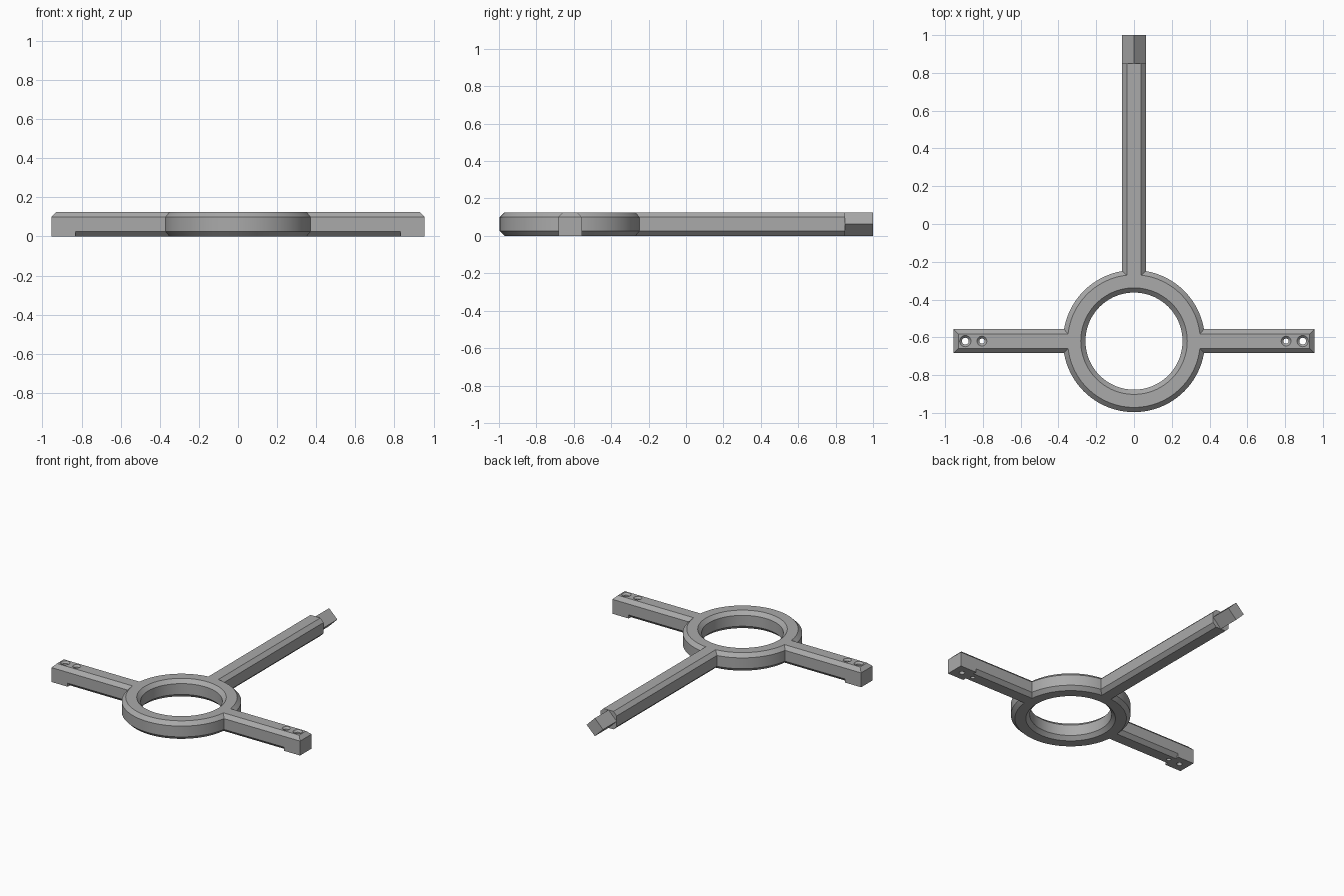
import bpy, bmesh, math

if "Cube" in bpy.data.objects:
    bpy.data.objects.remove(bpy.data.objects["Cube"])

H, W, C = 0.125, 0.063, 0.025      # height, arm half width, chamfer
CY = -0.62                         # ring centre in y

grey = bpy.data.materials.new("plain grey")
grey.diffuse_color = (0.4, 0.4, 0.4, 1)
grey.use_nodes = True
grey.node_tree.nodes["Principled BSDF"].inputs["Base Color"].default_value = grey.diffuse_color


def make(name, bm):
    bmesh.ops.recalc_face_normals(bm, faces=bm.faces)
    me = bpy.data.meshes.new(name)
    bm.to_mesh(me)
    bm.free()
    me.materials.append(grey)
    ob = bpy.data.objects.new(name, me)
    bpy.context.collection.objects.link(ob)
    return ob


def hull(name, points):
    """Convex solid around the points, with flat faces merged."""
    bm = bmesh.new()
    for p in points:
        bm.verts.new(p)
    bmesh.ops.convex_hull(bm, input=bm.verts)
    bmesh.ops.dissolve_limit(bm, angle_limit=0.01, verts=bm.verts, edges=bm.edges)
    return make(name, bm)


def lathe(name, profile, x, y, steps, closed):
    """Turn an (r, z) profile around a vertical axis; cap the ends if open."""
    bm = bmesh.new()
    rings = []
    for r, z in profile:
        rings.append([bm.verts.new((x + r * math.cos(2 * math.pi * i / steps),
                                    y + r * math.sin(2 * math.pi * i / steps), z))
                      for i in range(steps)])
    n = len(rings)
    for k in range(n if closed else n - 1):
        a, b = rings[k], rings[(k + 1) % n]
        for i in range(steps):
            j = (i + 1) % steps
            bm.faces.new((a[i], a[j], b[j], b[i]))
    if not closed:
        bm.faces.new(rings[0])
        bm.faces.new(rings[-1])
    return make(name, bm)


def combine(base, other, operation):
    mod = base.modifiers.new(operation.lower(), 'BOOLEAN')
    mod.operation, mod.solver, mod.object = operation, 'EXACT', other
    bpy.context.view_layer.objects.active = base
    bpy.ops.object.modifier_apply(modifier=mod.name)
    bpy.data.objects.remove(other)


# chamfered arm cross-section as (sideways, z)
octagon = [(s * a, z) for s in (-1, 1)
           for a, z in ((W - C, 0), (W, C), (W, H - C), (W - C, H))]
diamond = [(-W, H / 2), (W, H / 2), (0, 0), (0, H)]

# ring, chamfered on all four edges
RO, RI = 0.376, 0.257
frame = lathe("ring_frame", [(RI, C), (RI + C, 0), (RO - C, 0), (RO, C),
                             (RO, H - C), (RO - C, H), (RI + C, H), (RI, H - C)],
              0, CY, 96, True)

# long arm with a diamond tip
combine(frame, hull("long_arm", [(u, y, z) for y in (-0.31, 0.85) for u, z in octagon]), 'UNION')
combine(frame, hull("arm_tip", [(u, y, z) for y in (0.85, 1.0) for u, z in diamond]), 'UNION')

# side arms, each with a square-bottomed end block and two screw holes
X0, X1 = 0.83, 0.955
for s in (-1, 1):
    arm = hull("side_arm", [(s * x, CY + u, z) for x in (0.31, X0 + 0.03) for u, z in octagon])
    block = hull("end_block", [(s * x, CY + v * w, z) for v in (-1, 1) for x, w, z in (
        (X0, W, 0), (X1, W, 0), (X0, W, H - C), (X1, W, H - C),
        (X0, W - C, H), (X1 - C, W - C, H))])
    combine(arm, block, 'UNION')
    combine(frame, arm, 'UNION')
    for x, r in ((0.893, 0.018), (0.805, 0.014)):
        hole = lathe("hole_cutter", [(r, -0.05), (r, H - 0.012), (r + 0.016, H + 0.004)],
                     s * x, CY, 24, False)
        combine(frame, hole, 'DIFFERENCE')

# smooth round walls, crisp chamfers
bpy.ops.object.select_all(action='DESELECT')
frame.select_set(True)
bpy.context.view_layer.objects.active = frame
bpy.ops.object.shade_smooth_by_angle(angle=math.radians(25))
